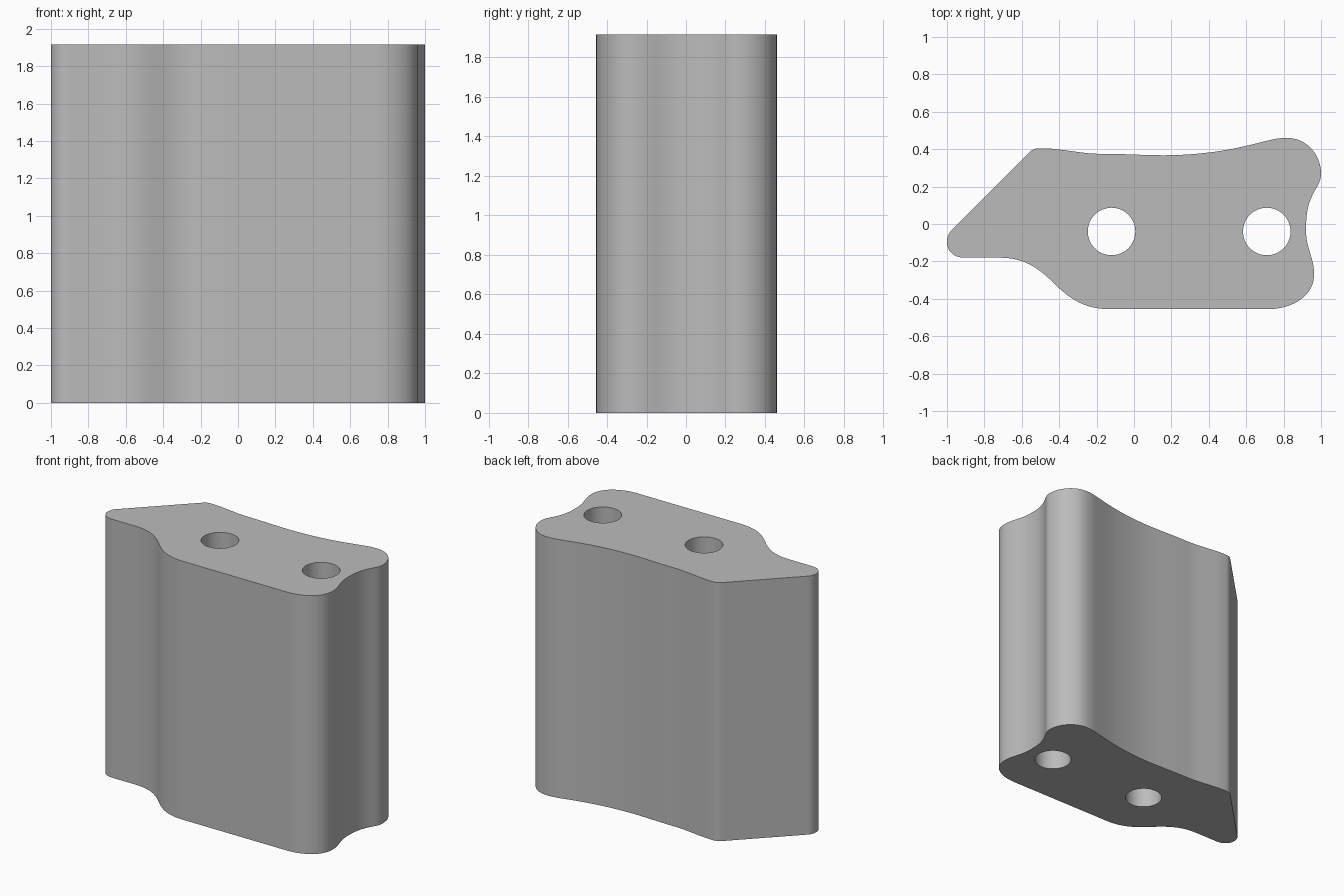
import bpy
import bmesh
from math import cos, sin, radians, pi
from mathutils import Vector

HEIGHT = 1.915
K = 0.39  # handle length as a share of the chord; makes quarter arcs round

cube = bpy.data.objects.get("Cube")
if cube:
    bpy.data.objects.remove(cube)


def add_loop(curve, nodes):
    """Closed smooth loop from (x, y, heading in degrees) nodes."""
    spline = curve.splines.new('BEZIER')
    spline.bezier_points.add(len(nodes) - 1)
    spline.use_cyclic_u = True
    pts = [Vector((x, y, 0)) for x, y, _ in nodes]
    for i, bp in enumerate(spline.bezier_points):
        p, a = pts[i], radians(nodes[i][2])
        heading = Vector((cos(a), sin(a), 0))
        bp.handle_left_type = bp.handle_right_type = 'FREE'
        bp.co = p
        bp.handle_left = p - heading * K * (p - pts[i - 1]).length
        bp.handle_right = p + heading * K * (pts[(i + 1) % len(pts)] - p).length


def add_hole(curve, x, y, r):
    add_loop(curve, [(x + r * cos(t * pi / 2), y + r * sin(t * pi / 2), 90 * t + 90)
                     for t in range(4)])


# Outline of the block, counter-clockwise from the pointed tip
outline = [
    (-0.91, -0.18, 0), (-0.72, -0.18, 0), (-0.43, -0.315, -45),
    (-0.13, -0.455, 0), (0.72, -0.455, 0), (0.963, -0.27, 90),
    (0.92, -0.04, 90), (0.957, 0.16, 64), (1.0, 0.27, 90),
    (0.82, 0.46, 180), (0.72, 0.447, 194), (0.33, 0.375, 185),
    (-0.17, 0.375, 180), (-0.36, 0.393, 173), (-0.5, 0.405, 180),
    (-0.56, 0.383, 225), (-0.972, -0.03, 225), (-1.0, -0.1, 270),
]

# Extruded profile with two through holes
curve = bpy.data.curves.new("block_profile", 'CURVE')
curve.dimensions = '2D'
curve.fill_mode = 'BOTH'
curve.resolution_u = 12
curve.extrude = HEIGHT / 2
add_loop(curve, outline)
for hole_x in (-0.12, 0.71):
    add_hole(curve, hole_x, -0.04, 0.127)

block = bpy.data.objects.new("drilled_block", curve)
bpy.context.collection.objects.link(block)
bpy.ops.object.select_all(action='DESELECT')
block.select_set(True)
bpy.context.view_layer.objects.active = block
bpy.ops.object.convert(target='MESH')
block = bpy.context.object

# Weld caps to walls and stand the block on the ground
bm = bmesh.new()
bm.from_mesh(block.data)
bmesh.ops.remove_doubles(bm, verts=bm.verts, dist=0.0005)
bmesh.ops.translate(bm, verts=bm.verts, vec=(0, 0, HEIGHT / 2))
bmesh.ops.recalc_face_normals(bm, faces=bm.faces)
bm.to_mesh(block.data)
bm.free()
bpy.ops.object.shade_smooth_by_angle(angle=radians(30))

# Plain grey
grey = bpy.data.materials.new("plain_grey")
grey.use_nodes = True
colour = (0.5, 0.5, 0.5, 1)
grey.diffuse_color = colour
grey.node_tree.nodes["Principled BSDF"].inputs["Base Color"].default_value = colour
block.data.materials.clear()
block.data.materials.append(grey)
